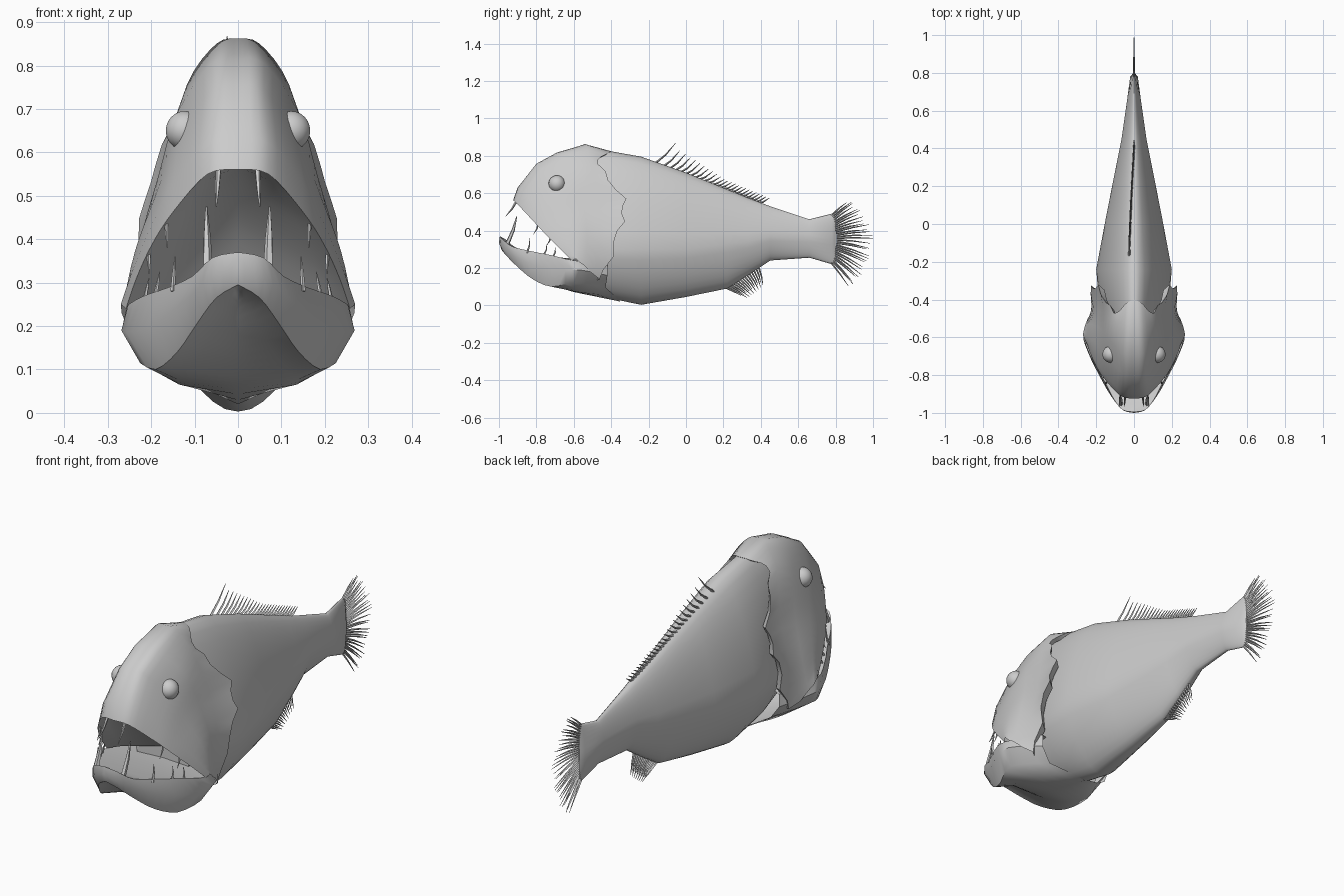
import bpy, bmesh, math, random
from mathutils import Vector

if "Cube" in bpy.data.objects:
    bpy.data.objects.remove(bpy.data.objects["Cube"])

random.seed(4)


def finish(name, bm, mirror=True, angle=40):
    bmesh.ops.remove_doubles(bm, verts=bm.verts, dist=0.0004)
    bmesh.ops.recalc_face_normals(bm, faces=bm.faces)
    me = bpy.data.meshes.new(name)
    bm.to_mesh(me)
    bm.free()
    ob = bpy.data.objects.new(name, me)
    bpy.context.collection.objects.link(ob)
    bpy.ops.object.select_all(action='DESELECT')
    ob.select_set(True)
    bpy.context.view_layer.objects.active = ob
    bpy.ops.object.shade_smooth_by_angle(angle=math.radians(angle))
    if mirror:
        ob.modifiers.new("mirror", 'MIRROR').use_axis[0] = True
    return ob


def smooth(pts, n):
    """Spread a curve through pts, n steps per span."""
    pts = [Vector(p) for p in pts]
    out = []
    for i in range(len(pts) - 1):
        b, c = pts[i], pts[i + 1]
        a = pts[i - 1] if i else b
        d = pts[i + 2] if i + 2 < len(pts) else c
        for k in range(n):
            t = k / n
            out.append(b * (1 - t) + c * t + t * (1 - t) *
                       ((c - a) / 2 * (1 - t) - (d - b) / 2 * t
                        + (b - c) * (1 - 2 * t)))
    return out + [pts[-1]]


def loft(bm, rows):
    grid = [[bm.verts.new(p) for p in r] for r in rows]
    for r, s in zip(grid, grid[1:]):
        for i in range(len(r) - 1):
            bm.faces.new((r[i], r[i + 1], s[i + 1], s[i]))
    return grid


def spike(bm, base, tip, r, bend=(0, 0, 0), sides=5):
    """Slender tapering tooth or fin ray."""
    base, tip, bend = Vector(base), Vector(tip), Vector(bend)
    q = (tip - base).to_track_quat('Z', 'Y')
    rings = []
    for t, s in ((0, 1), (0.5, 0.75), (1, 0.2)):
        c = base.lerp(tip, t) + bend * (4 * t * (1 - t))
        rings.append([bm.verts.new(c + q @ Vector((
            r * s * math.cos(a), r * s * math.sin(a), 0)))
            for a in [k * math.tau / sides for k in range(sides)]])
    for a, b in zip(rings, rings[1:]):
        for i in range(sides):
            j = (i + 1) % sides
            bm.faces.new((a[i], a[j], b[j], b[i]))
    bm.faces.new(rings[0])
    bm.faces.new(rings[-1])


# Trunk: y, top, bottom, half width, height of widest point
stations = [(-.56, .835, .09, .15, .3), (-.42, .827, .04, .185, .3),
            (-.24, .795, .003, .2, .3), (0, .71, .045, .155, .3),
            (.22, .62, .09, .112, .33), (.33, .575, .16, .09, .34),
            (.45, .53, .24, .066, .37), (.66, .46, .255, .036, .36),
            (.78, .49, .22, .02, .35), (.80, .475, .235, .004, .35)]
rows = []
for y, top, bot, w, zc in stations:
    row = []
    for k in range(17):
        a = math.pi * k / 16
        c = math.cos(a)
        z = zc + (top - zc if c > 0 else zc - bot) * c
        f = .7 * abs(math.sin(a)) ** 1.2 + .3 * (1 - .85 * abs(c))
        row.append(Vector((w * f if 0 < k < 16 else 0, y, z)))
    rows.append(row)
bm = bmesh.new()
g = loft(bm, rows)
bm.faces.new(g[0])
bm.faces.new(g[-1])
finish("trunk", bm)

# Upper head: rows sweep from the upper lip back to the gill edge
lip = [(0, -.925, .56), (.07, -.91, .55), (.148, -.83, .465),
       (.197, -.76, .39), (.234, -.68, .31), (.258, -.61, .24)]
head = [lip,
        [(0, -.90, .63), (.072, -.885, .62), (.149, -.80, .53),
         (.2, -.73, .43), (.24, -.65, .335), (.27, -.59, .25)],
        [(0, -.80, .755), (.06, -.79, .745), (.138, -.71, .63),
         (.19, -.65, .5), (.238, -.6, .37), (.268, -.57, .23)],
        [(0, -.69, .815), (.06, -.68, .805), (.14, -.6, .69),
         (.185, -.55, .54), (.23, -.53, .38), (.26, -.54, .21)],
        [(0, -.54, .862), (.05, -.53, .85), (.118, -.51, .755),
         (.172, -.46, .56), (.213, -.46, .38), (.245, -.5, .17)],
        [(0, -.40, .824), (.042, -.42, .812), (.108, -.47, .755),
         (.195, -.335, .57), (.225, -.355, .4), (.215, -.45, .14)]]
rows = [smooth(r, 4) for r in head]
for i, p in enumerate(rows[-1]):          # ragged gill edge
    if 8 < i:
        p.y += .016 if i % 3 == 0 else -.012
        p.x += random.uniform(-.007, .007)
rows.append([Vector((p.x * .82, p.y - .03 * min(1, i / 8), p.z - .012))
             for i, p in enumerate(rows[-1])])
palate = [(0, -.9, .57), (0, -.88, .57), (0, -.8, .55),
          (0, -.72, .5), (0, -.64, .42), (0, -.56, .3)]
mid = [(p[0] * .75, p[1] + .02, p[2] + .02) for p in lip]
bm = bmesh.new()
loft(bm, [smooth(palate, 4), smooth(mid, 4)] + rows)
finish("head", bm)

# Lower jaw: mouth floor, lip, bulging side, lower edge, hollow and keel
jaw = [[(0, -.96, .35), (0, -.94, .33), (0, -.89, .3), (0, -.81, .28),
        (0, -.71, .26), (0, -.6, .25), (0, -.5, .24)],
       [(0, -.995, .37), (.058, -.985, .358), (.105, -.93, .315), (.163, -.82, .288),
        (.22, -.72, .268), (.257, -.6, .24), (.19, -.42, .22)],
       [(0, -1, .335), (.06, -.985, .31), (.122, -.91, .26), (.185, -.8, .21),
        (.243, -.68, .185), (.268, -.57, .19), (.19, -.42, .16)],
       [(0, -.985, .295), (.05, -.96, .265), (.095, -.9, .205), (.14, -.82, .14),
        (.19, -.72, .1), (.228, -.6, .12), (.14, -.43, .095)],
       [(0, -.94, .285), (.022, -.89, .25), (.05, -.82, .19), (.09, -.74, .13),
        (.13, -.64, .085), (.135, -.53, .065), (.055, -.38, .052)],
       [(0, -.93, .285), (0, -.88, .24), (0, -.81, .18), (0, -.73, .125),
        (0, -.63, .08), (0, -.52, .055), (0, -.35, .02)]]
bm = bmesh.new()
loft(bm, [smooth(r, 3) for r in jaw])
finish("lower_jaw", bm)

# Eyes
bm = bmesh.new()
bmesh.ops.create_uvsphere(bm, u_segments=18, v_segments=12, radius=.045)
bmesh.ops.translate(bm, verts=bm.verts, vec=(.122, -.69, .65))
finish("eyes", bm)

# Teeth: long fangs in front, short ones along the sides
bm = bmesh.new()
for base, tip, r in [
        ((.07, -.955, .33), (.073, -.905, .475), .012),
        ((.045, -.905, .56), (.05, -.965, .475), .007),
        ((.15, -.85, .28), (.145, -.835, .36), .006),
        ((.19, -.76, .27), (.18, -.745, .325), .005),
        ((.215, -.71, .26), (.205, -.70, .31), .005),
        ((.165, -.79, .44), (.163, -.815, .38), .005),
        ((.205, -.725, .37), (.205, -.745, .32), .005)]:
    spike(bm, base, tip, r, (0, .006, 0))
finish("teeth", bm)

# Dorsal fin rays, leaning back
bm = bmesh.new()
n = 25
for i in range(n):
    t = i / (n - 1)
    y = -.17 + .54 * t ** .8
    z = .765 - .235 * (y + .17) / .6
    x = -.025 * (1 - t)
    ln = 1 - .2 * t if i else 1.2
    spike(bm, (x, y, z - .01), (x, y + .095 * ln, z + (.085 - .06 * min(1, 2.2 * t)) * ln),
          .006, (0, .004, -.006), 4)
finish("dorsal_fin", bm, False)

# Anal fin rays
bm = bmesh.new()
for i in range(16):
    t = i / 15
    y = .2 + .19 * t
    z = .1 + .1 * t ** 1.2
    ln = 1.1 if i % 2 else .85
    spike(bm, (0, y, z), (0, y + (.11 - .09 * t) * ln, z - (.055 + .03 * t) * ln),
          .005, (0, .003, 0), 4)
finish("anal_fin", bm, False)

# Tail fan
bm = bmesh.new()
for i in range(30):
    t = i / 29
    a = math.radians(42 - 94 * t + random.uniform(-3, 3))
    y = .775 + .03 * math.sin(math.pi * t)
    z = .48 - .25 * t
    ln = (.13 + .05 * t + .045 * math.sin(math.pi * t)) * random.uniform(.82, 1)
    if i == 14:
        ln, a = 1 - y, 0
    spike(bm, (0, y, z), (0, y + ln * math.cos(a), z + ln * math.sin(a)), .005, (0, 0, .003), 4)
finish("tail_fin", bm, False)
